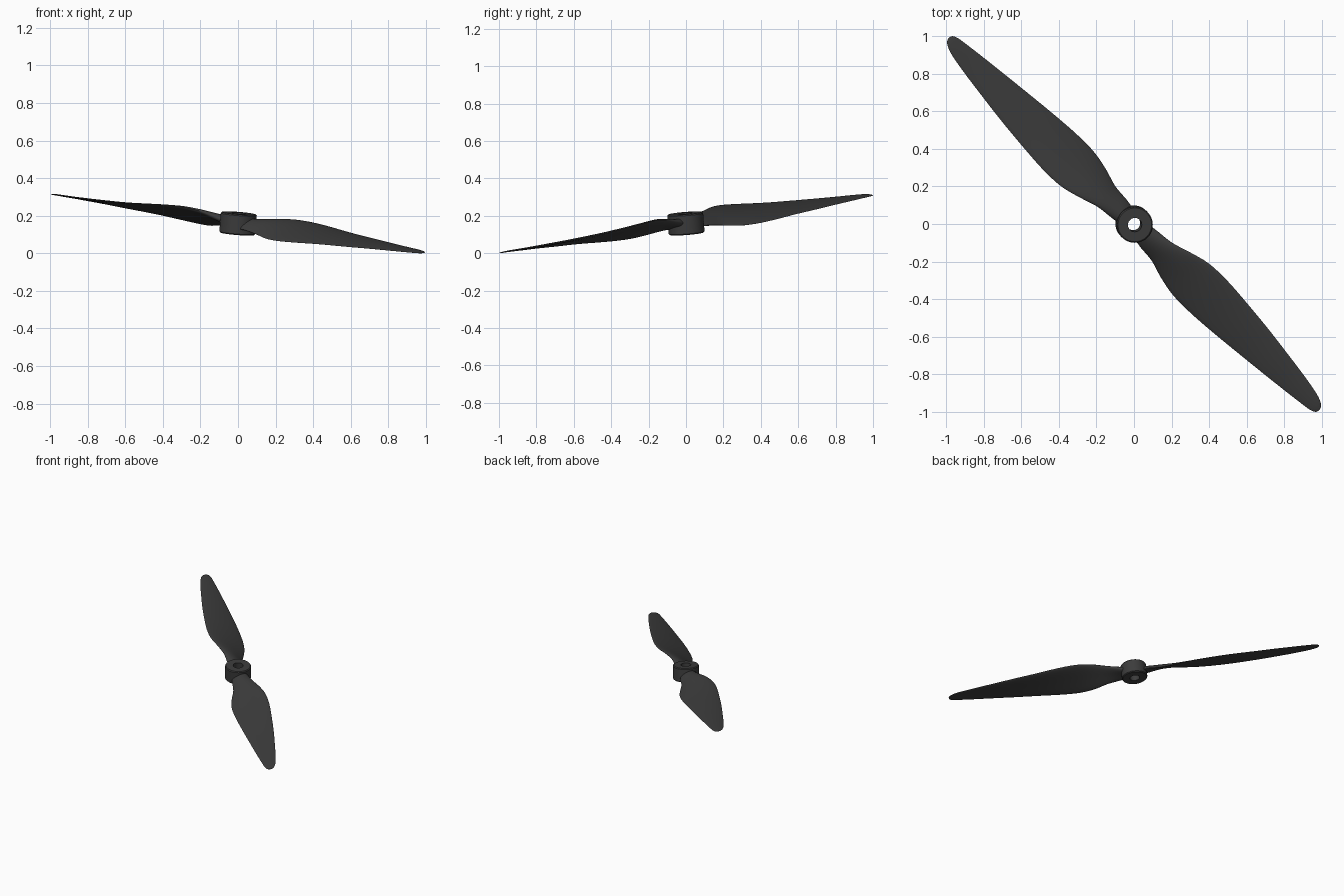
import bpy, bmesh, math
from mathutils import Vector, Matrix

if "Cube" in bpy.data.objects:
    bpy.data.objects.remove(bpy.data.objects["Cube"])

# Local frame: span axis (tilted), chord axis, hub axis
span = Vector((0.7071, -0.7071, -0.111)).normalized()
chord = Vector((0.7071, 0.7071, 0)).normalized()
axis = span.cross(chord)
FRAME = Matrix((span, chord, axis)).transposed().to_4x4()
CENTRE = Vector((0, 0, 0.157))

mat = bpy.data.materials.new("dark_plastic")
mat.diffuse_color = (0.045, 0.045, 0.045, 1)
mat.use_nodes = True
mat.node_tree.nodes["Principled BSDF"].inputs["Base Color"].default_value = mat.diffuse_color


def finish(bm, name, angle):
    bmesh.ops.recalc_face_normals(bm, faces=bm.faces)
    bm.transform(Matrix.Translation(CENTRE) @ FRAME)
    me = bpy.data.meshes.new(name)
    bm.to_mesh(me)
    bm.free()
    ob = bpy.data.objects.new(name, me)
    bpy.context.collection.objects.link(ob)
    me.materials.append(mat)
    bpy.ops.object.select_all(action='DESELECT')
    ob.select_set(True)
    bpy.context.view_layer.objects.active = ob
    bpy.ops.object.shade_smooth_by_angle(angle=math.radians(angle))
    return ob


# Blade stations: span, upper-edge chord, lower-edge chord, edge heights, thickness
STATIONS = [
    (0.065, 0.055, -0.055, 0.014, -0.014, 0.050),
    (0.12, 0.062, -0.064, 0.026, -0.017, 0.044),
    (0.21, 0.073, -0.072, 0.046, -0.028, 0.036),
    (0.31, 0.104, -0.101, 0.058, -0.040, 0.031),
    (0.42, 0.132, -0.121, 0.056, -0.041, 0.028),
    (0.55, 0.138, -0.122, 0.047, -0.035, 0.025),
    (0.72, 0.127, -0.110, 0.034, -0.025, 0.021),
    (0.90, 0.110, -0.092, 0.025, -0.018, 0.017),
    (1.06, 0.090, -0.075, 0.018, -0.011, 0.014),
    (1.20, 0.071, -0.059, 0.013, -0.006, 0.011),
    (1.31, 0.052, -0.045, 0.010, -0.002, 0.009),
    (1.365, 0.035, -0.036, 0.008, 0.000, 0.007),
    (1.390, 0.017, -0.024, 0.005, 0.001, 0.005),
    (1.397, 0.002, -0.010, 0.003, 0.002, 0.002),
]


def smooth_stations(pts, n):
    out = []
    for i in range(len(pts) - 1):
        p0, p1, p2, p3 = (pts[max(0, min(len(pts) - 1, i + k))] for k in (-1, 0, 1, 2))
        for j in range(n):
            t = j / n
            out.append([0.5 * (2 * b + (c - a) * t + (2 * a - 5 * b + 4 * c - d) * t * t
                               + (3 * b - a - 3 * c + d) * t ** 3)
                        for a, b, c, d in zip(p0, p1, p2, p3)])
    return out + [list(pts[-1])]


def make_blade(name, sign):
    bm = bmesh.new()
    rings = []
    half = 12
    for s, cu, cl, hu, hl, th in smooth_stations(STATIONS, 4):
        ring = []
        for k in range(2 * half):
            a = math.pi * k / half
            t = (1 - math.cos(a)) / 2                 # 0 = raised edge, 1 = low edge
            body = th * 0.5 * math.sin(a) * (1.15 - 0.4 * t)
            camber = 0.25 * th * math.sin(math.pi * t)
            c = cu + (cl - cu) * t
            h = hu + (hl - hu) * t + body + camber
            ring.append(bm.verts.new((sign * s * 1.006, sign * c, h)))
        rings.append(ring)
    m = 2 * half
    for r0, r1 in zip(rings, rings[1:]):
        for k in range(m):
            bm.faces.new((r0[k], r0[(k + 1) % m], r1[(k + 1) % m], r1[k]))
    bm.faces.new(rings[0])
    bm.faces.new(rings[-1])
    return finish(bm, name, 50)


# Hub: bored ring with chamfered rims
def make_hub():
    profile = [(0.037, -0.050), (0.090, -0.050), (0.096, -0.044),
               (0.096, 0.054), (0.090, 0.060), (0.037, 0.060)]
    bm = bmesh.new()
    n = 48
    rings = [[bm.verts.new((r * math.cos(2 * math.pi * i / n),
                            r * math.sin(2 * math.pi * i / n), z)) for r, z in profile]
             for i in range(n)]
    for i in range(n):
        a, b = rings[i], rings[(i + 1) % n]
        for k in range(len(profile)):
            q = (k + 1) % len(profile)
            bm.faces.new((a[k], b[k], b[q], a[q]))
    return finish(bm, "hub", 30)


parts = [make_blade("right_blade", 1), make_blade("left_blade", -1), make_hub()]

# Rest the lowest tip on the ground
low = min(v.co.z for o in parts for v in o.data.vertices)
for o in parts:
    o.data.transform(Matrix.Translation((0, 0, -low)))
